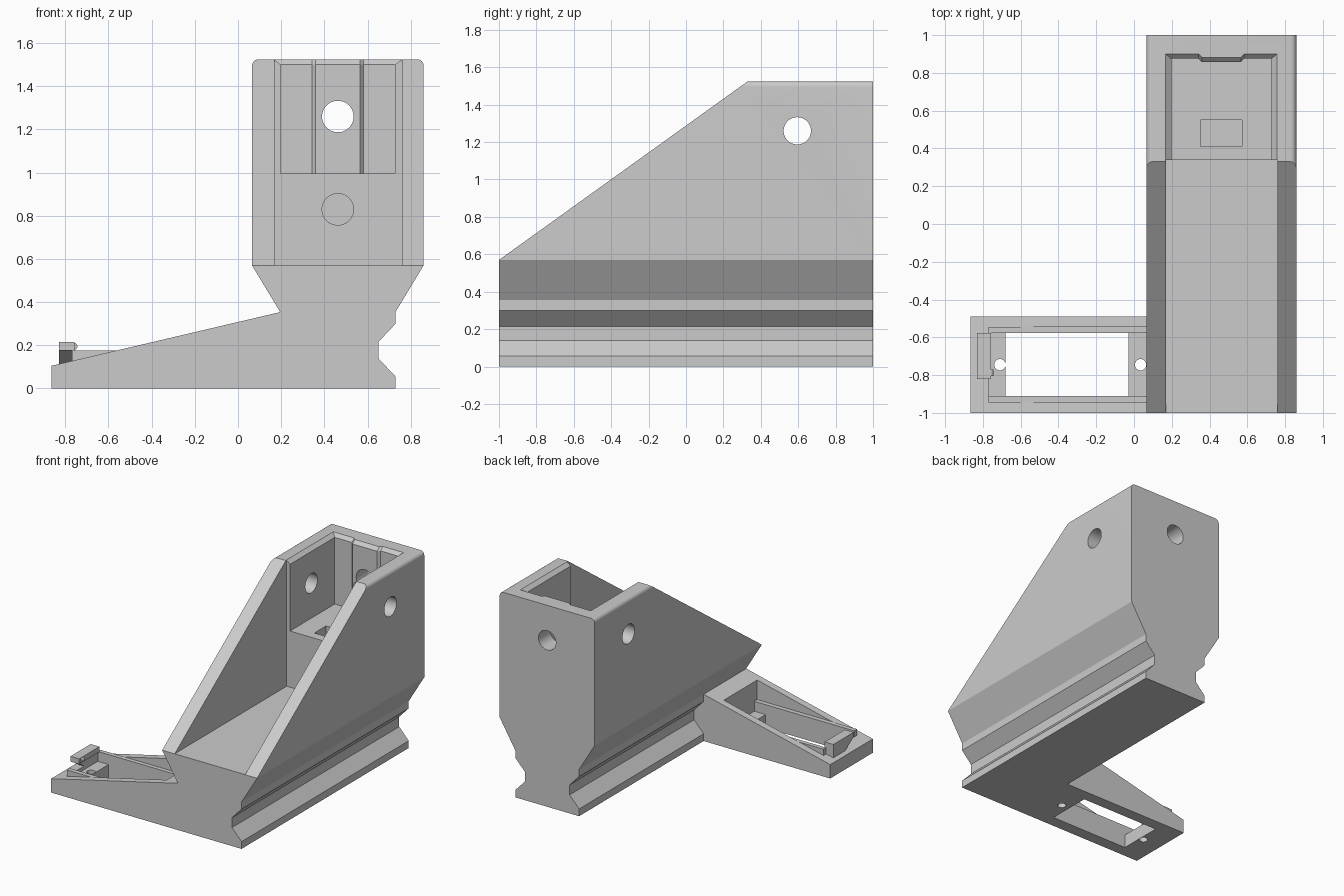
import bpy, bmesh, math
from mathutils import Vector

cube = bpy.data.objects.get("Cube")
if cube:
    bpy.data.objects.remove(cube, do_unlink=True)

grey = bpy.data.materials.new("light grey plastic")
grey.use_nodes = True
colour = (0.6, 0.6, 0.6, 1)
grey.diffuse_color = colour
for node in grey.node_tree.nodes:
    if node.type == 'BSDF_PRINCIPLED':
        node.inputs["Base Color"].default_value = colour


def prism(name, pts, axis, a, b, end_pts=None):
    """Extrude an outline along an axis from a to b, optionally to another outline."""
    place = {'x': lambda u, v, w: (w, u, v),
             'y': lambda u, v, w: (u, w, v),
             'z': lambda u, v, w: (u, v, w)}[axis]
    bm = bmesh.new()
    low = [bm.verts.new(place(u, v, a)) for u, v in pts]
    high = [bm.verts.new(place(u, v, b)) for u, v in (end_pts or pts)]
    bm.faces.new(low)
    bm.faces.new(high)
    n = len(pts)
    for i in range(n):
        j = (i + 1) % n
        bm.faces.new((low[i], low[j], high[j], high[i]))
    bmesh.ops.recalc_face_normals(bm, faces=bm.faces)
    mesh = bpy.data.meshes.new(name)
    bm.to_mesh(mesh)
    bm.free()
    mesh.materials.append(grey)
    obj = bpy.data.objects.new(name, mesh)
    bpy.context.collection.objects.link(obj)
    return obj


def box(name, x, y, z):
    return prism(name, [(x[0], y[0]), (x[1], y[0]), (x[1], y[1]), (x[0], y[1])], 'z', *z)


def rod(name, u, v, r, axis, a, b, n=48):
    ring = [(u + r * math.cos(math.tau * i / n), v + r * math.sin(math.tau * i / n))
            for i in range(n)]
    return prism(name, ring, axis, a, b)


def combine(target, tool, operation='DIFFERENCE'):
    """Apply a boolean and remove the tool."""
    tool.hide_render = True
    mod = target.modifiers.new("boolean", 'BOOLEAN')
    mod.operation = operation
    mod.solver = 'EXACT'
    mod.object = tool
    bpy.context.view_layer.objects.active = target
    bpy.ops.object.modifier_apply(modifier=mod.name)
    bpy.data.objects.remove(tool, do_unlink=True)


# Holder body: half cross-section mirrored about its middle, rounded top corners
MID, TOP, R = 0.4625, 1.525, 0.03
half = [(0.2675, 0), (0.2675, 0.055), (0.1875, 0.14), (0.1875, 0.215),
        (0.2675, 0.30), (0.2675, 0.355), (0.3975, 0.57)]
for i in range(7):
    t = math.pi / 2 * i / 6
    half.append((0.3975 - R + R * math.cos(t), TOP - R + R * math.sin(t)))
section = [(MID + u, z) for u, z in half] + [(MID - u, z) for u, z in reversed(half)]
body = prism("holder_body", section, 'y', -1, 1)

# Sloping front and open channel
combine(body, prism("slope_cutter", [(-1.1, 0.498), (0.33, TOP), (0.33, 1.8), (-1.1, 1.8)],
                    'x', 0, 1))
combine(body, box("channel_cutter", (0.17, 0.76), (-1.2, 0.34), (0.57, 1.8)))

# Niche with a raised centre strip on its back wall and a bevelled mouth
def niche(x, back):
    strip = back - 0.018
    return [(MID - x, 0.3), (MID + x, 0.3), (MID + x, back), (MID + 0.12, back),
            (MID + 0.103, strip), (MID - 0.103, strip), (MID - 0.12, back), (MID - x, back)]

combine(body, prism("niche_cutter", niche(0.265, 0.875), 'z', 0.995, 1.8))
combine(body, prism("mouth_cutter", niche(0.265, 0.875), 'z', 1.5, 1.55, niche(0.325, 0.925)))

# Screw holes and nut pocket
combine(body, rod("back_hole", MID, 1.26, 0.073, 'y', 0.7, 1.1))
combine(body, rod("side_hole", 0.595, 1.26, 0.073, 'x', 0, 1))
combine(body, rod("blind_hole", MID, 0.83, 0.073, 'y', 0.2, 0.75))
combine(body, box("nut_pocket", (MID - 0.11, MID + 0.11), (0.41, 0.55), (0.72, 1.1)))

# Side arm with a stepped, open pocket
arm = prism("side_arm", [(-0.865, 0), (0.46, 0), (0.46, 0.355), (0.2, 0.355), (-0.865, 0.105)],
            'y', -1, -0.49)
combine(arm, box("pocket_cutter", (-0.77, 0.065), (-0.945, -0.545), (0.1, 0.6)))
combine(arm, box("window_cutter", (-0.68, -0.03), (-0.91, -0.577), (-0.1, 0.6)))
for x in (-0.71, 0.035):
    combine(arm, rod("pin_hole", x, -0.745, 0.03, 'z', -0.1, 0.6, 32))
combine(body, arm, 'UNION')

# Flat rails along both sides of the pocket
for name, y in (("front_rail", (-0.945, -0.91)), ("back_rail", (-0.577, -0.545))):
    box(name, (-0.77, 0.065), y, (0.1, 0.175))

# Latch at the arm tip
prism("latch_post", [(-0.577, 0.1), (-0.577, 0.18), (-0.82, 0.18), (-0.7, 0.1)],
      'x', -0.83, -0.77)
box("latch_bar", (-0.83, -0.757), (-0.82, -0.577), (0.175, 0.215))
rod("latch_bead", -0.76, 0.195, 0.016, 'y', -0.805, -0.77, 24)

# Smooth only the round surfaces
for obj in bpy.context.scene.objects:
    if obj.type == 'MESH':
        bpy.ops.object.select_all(action='DESELECT')
        obj.select_set(True)
        bpy.context.view_layer.objects.active = obj
        bpy.ops.object.shade_smooth_by_angle(angle=math.radians(17))
